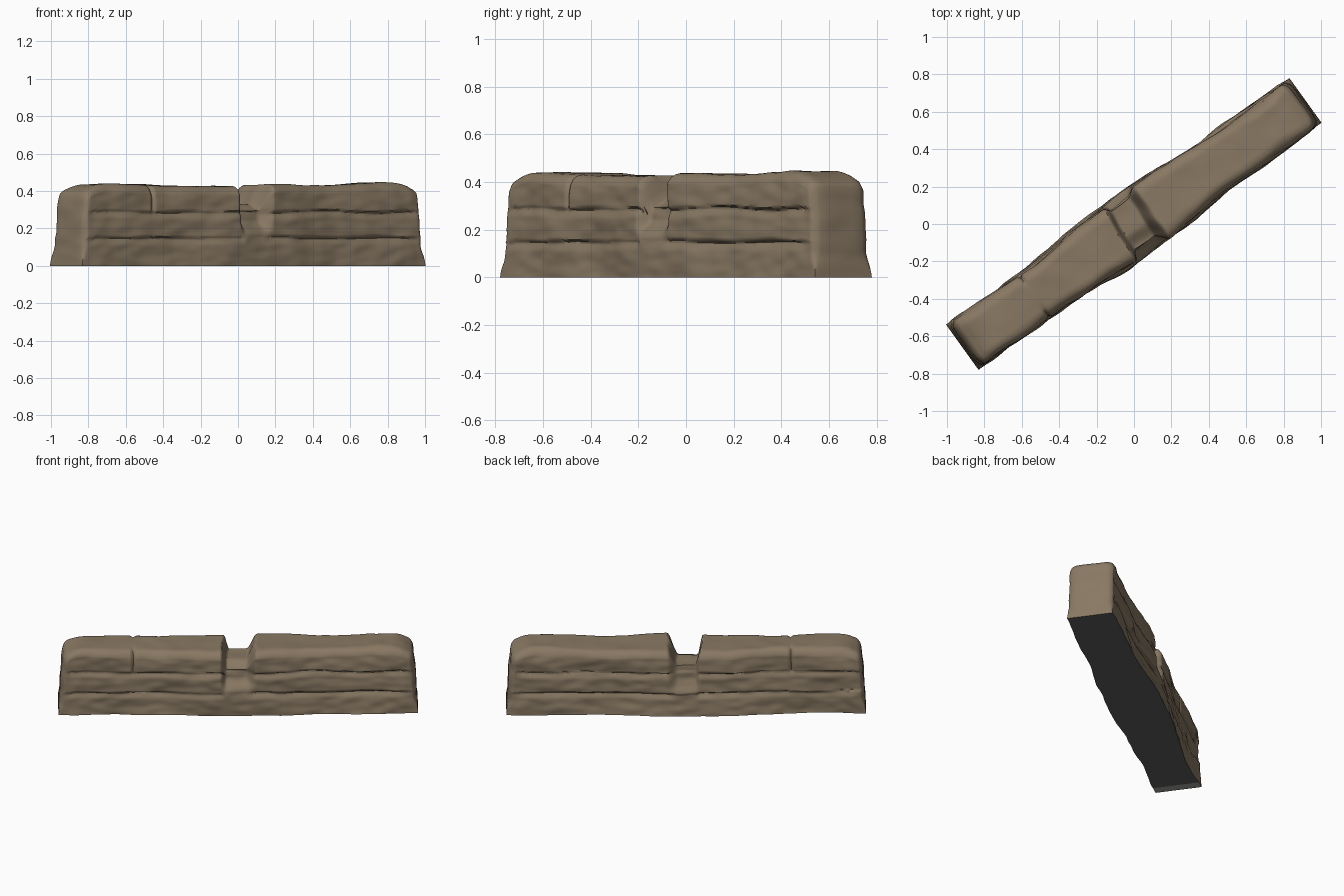
import bpy, bmesh, math
from mathutils import Vector, noise

if "Cube" in bpy.data.objects:
    bpy.data.objects.remove(bpy.data.objects["Cube"])

ANG = math.radians(35.7)          # wall runs diagonally across the plan
L, W, H = 1.13, 0.147, 0.437      # half length, half width at the ends, height
JOINT = -0.66                     # vertical joint in the top course


def smooth(a, b, x):
    t = min(1, max(0, (x - a) / (b - a)))
    return t * t * (3 - 2 * t)


def arc(a, b, x):
    """Quarter circle fall from 0 at a to 1 at b."""
    t = min(1, max(0, (x - a) / (b - a)))
    return 1 - math.sqrt(1 - t * t)


def bump(x, c, w):
    return math.exp(-((x - c) / w) ** 2)


def rough(u, v, z, s):
    return noise.noise(Vector((u * s, v * s, z * s * 2.2)) + Vector((3.1, 7.7, 1.3)))


def seams(u, v):
    """Wavy heights of the two horizontal joints."""
    k = 3 if v < 0 else 9
    return [base + 0.012 * noise.noise(Vector((u * 3, k, base * 40))) for base in (0.15, 0.285)]


def notch(u, v):
    """1 inside the broken gap, 0 outside."""
    shift = 0.06 * v
    lo = -0.08 + shift + 0.012 * rough(u, v, 0, 9)
    hi = 0.085 + shift + 0.02 * rough(v, u, 0, 9)
    return smooth(lo - 0.02, lo + 0.015, u) * (1 - smooth(hi - 0.03, hi + 0.035, u))


def top_height(u, v, b):
    h = H + 0.014 * rough(u, v, 0, 2.5) + 0.004 * rough(u, v, 0, 9)
    h -= 0.01 * bump(u, -0.15, 0.25)
    h -= 0.05 * arc(0.97, L, abs(u))                        # rounded ends
    h -= 0.04 * arc(0.65, 1, abs(b))                        # rounded long edges
    h -= 0.012 * bump(u, JOINT, 0.012) * smooth(0.4, 1, abs(b))
    floor = 0.328 - 0.035 * smooth(0.2, 1, -b) + 0.006 * rough(u, v, 0, 8)
    return h + (min(floor, h) - h) * notch(u, v)


def shape(a, b, c):
    """Maps a unit box point (a, b in -1..1, c in 0..1) onto the wall."""
    u, v = a * L, b * W
    z = c * top_height(u, v, b)
    n = notch(u, v)
    end = smooth(0.93, 1, abs(a))
    side = 1 if b > 0 else -1
    # long faces: belly in the middle, courses, grooves, weathering
    half = W + 0.03 * bump(u, 0.0, 0.42)
    half -= 0.008 * z / H + 0.018 * arc(0.33, 0.44, z)
    groove, course = 0, 0
    for s in seams(u, b):
        groove += 0.012 * smooth(0.04, 0, s - z) * (1 if z < s else smooth(0.007, 0, z - s))
        course += smooth(-0.004, 0.004, z - s)
    groove += 0.013 * bump(u, JOINT, 0.01) * smooth(0.27, 0.3, z)
    half -= groove * (1 - end) * (1 - n)
    half += (0.022 * rough(u, side * 0.5 + course * 0.35, z * 0.6, 3.2)
             + 0.006 * rough(u, side * 0.5, z, 10)) * (1 - 0.6 * end)
    # broken face below the gap
    half -= n * (0.06 if b < 0 else 0.035) * smooth(0.155, 0.25, z)
    # softened upright corners
    half -= 0.014 * arc(0.975, 1, abs(a)) * smooth(0, 0.12, z)
    v = b * half
    # battered, rounded ends
    inset = 0.028 * z / H + 0.024 * arc(0.28, 0.41, z)
    inset += 0.014 * arc(0.5, 1, abs(b)) * smooth(0, 0.12, z)
    inset += 0.006 * rough(a, v, z, 6) * smooth(0, 0.1, z)
    u = a * (L - inset * abs(a) ** 6)
    ca, sa = math.cos(ANG), math.sin(ANG)
    return Vector((u * ca - v * sa, u * sa + v * ca, z))


def patch(bm, n, m, f):
    """Adds an n by m grid of quads through f(s, t)."""
    rows = [[bm.verts.new(f(i / n, j / m)) for j in range(m + 1)] for i in range(n + 1)]
    for i in range(n):
        for j in range(m):
            bm.faces.new((rows[i][j], rows[i + 1][j], rows[i + 1][j + 1], rows[i][j + 1]))


def material(name, rgb):
    m = bpy.data.materials.new(name)
    m.diffuse_color = (*rgb, 1)
    m.use_nodes = True
    m.node_tree.nodes["Principled BSDF"].inputs["Base Color"].default_value = m.diffuse_color
    return m


# Stone wall body: six patches of a box, shaped and welded
NU, NV, NZ = 260, 24, 44
bm = bmesh.new()
for s in (-1, 1):
    patch(bm, NU, NZ, lambda i, j: shape(2 * i - 1, s, j))      # long faces
    patch(bm, NV, NZ, lambda i, j: shape(s, 2 * i - 1, j))      # ends
    patch(bm, NU, NV, lambda i, j: shape(2 * i - 1, 2 * j - 1, (s + 1) / 2))  # bottom, top
bmesh.ops.remove_doubles(bm, verts=bm.verts, dist=0.0003)
bmesh.ops.recalc_face_normals(bm, faces=bm.faces)

# Colours: stone, dark joints, grey underside with a paler end strip
ca, sa = math.cos(ANG), math.sin(ANG)
for f in bm.faces:
    p = f.calc_center_median()
    u, v = p.x * ca + p.y * sa, p.y * ca - p.x * sa
    if f.normal.z < -0.9 and p.z < 0.01:
        f.material_index = 3 if u < -1.07 else 2
    elif abs(u) < 1.03 and abs(f.normal.z) < 0.95 and abs(v) > 0.09 and notch(u, v) < 0.1:
        if any(-0.005 < p.z - s < 0.005 for s in seams(u, v)):
            f.material_index = 1

mesh = bpy.data.meshes.new("stone_wall")
bm.to_mesh(mesh)
bm.free()
for m in (material("brown stone", (0.25, 0.19, 0.125)),
          material("dark joint", (0.18, 0.138, 0.09)),
          material("grey underside", (0.11, 0.112, 0.11)),
          material("pale grey underside", (0.35, 0.35, 0.34))):
    mesh.materials.append(m)
wall = bpy.data.objects.new("stone_wall", mesh)
bpy.context.collection.objects.link(wall)
bpy.context.view_layer.objects.active = wall
wall.select_set(True)
bpy.ops.object.shade_smooth_by_angle(angle=math.radians(60))
